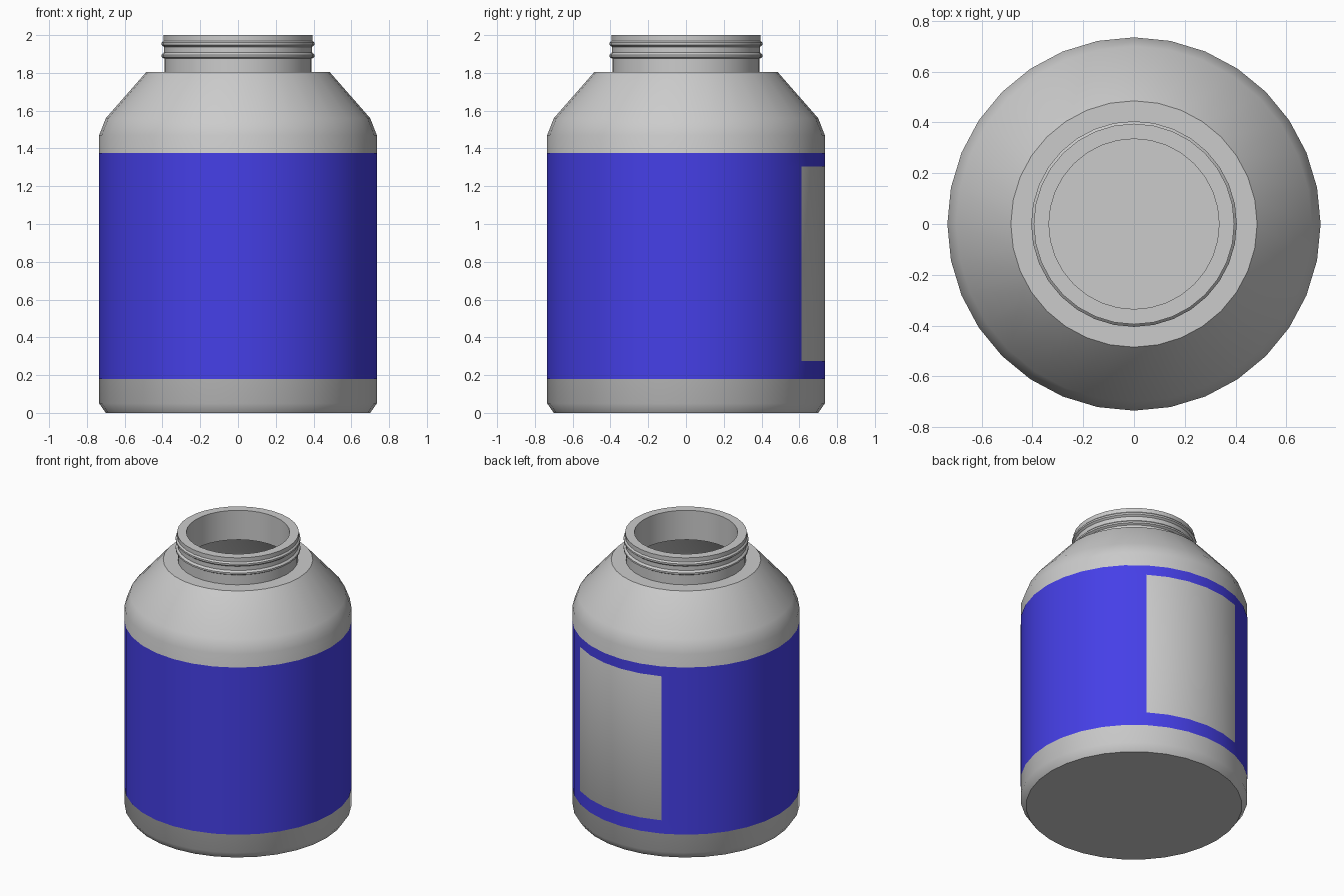
import bpy
import bmesh
from math import sin, cos, tau, radians

if "Cube" in bpy.data.objects:
    bpy.data.objects.remove(bpy.data.objects["Cube"])

SIDES = 32


def lathe(name, profile, closed=False, skip=None):
    """Spin (radius, z) points about z; skip(row, side) leaves out a face."""
    bm = bmesh.new()
    rings = [[bm.verts.new((r * cos(tau * i / SIDES), r * sin(tau * i / SIDES), z))
              for i in range(SIDES)] for r, z in profile]
    for k in range(len(rings) - 1):
        a, b = rings[k], rings[k + 1]
        for i in range(SIDES):
            j = (i + 1) % SIDES
            if not (skip and skip(k, i)):
                bm.faces.new((a[i], a[j], b[j], b[i]))
    if closed:
        bm.faces.new(rings[0][::-1])
        bm.faces.new(rings[-1])
    bmesh.ops.delete(bm, geom=[v for v in bm.verts if not v.link_faces], context='VERTS')
    mesh = bpy.data.meshes.new(name)
    bm.to_mesh(mesh)
    bm.free()
    obj = bpy.data.objects.new(name, mesh)
    bpy.context.collection.objects.link(obj)
    bpy.ops.object.select_all(action='DESELECT')
    obj.select_set(True)
    bpy.context.view_layer.objects.active = obj
    bpy.ops.object.shade_smooth_by_angle(angle=radians(40))
    return obj


# Bottle: outside from the base up, over the rim, then down the hollow inside
body = [(0.70, 0), (0.735, 0.05), (0.735, 1.47), (0.70, 1.56), (0.485, 1.805)]
neck = [(0.39, 1.805), (0.39, 1.875), (0.405, 1.884), (0.405, 1.896),
        (0.392, 1.908), (0.392, 1.938), (0.405, 1.948), (0.405, 1.96),
        (0.395, 1.97), (0.395, 2.0)]
inside = [(0.335, 2.0), (0.335, 1.79), (0.475, 1.79), (0.685, 1.55),
          (0.72, 1.465), (0.72, 0.055), (0.69, 0.015)]
lathe("bottle", body + neck + inside, closed=True)

# Blue wrap label with a rectangular window at the back
label = lathe("label", [(0.737, z) for z in (0.18, 0.275, 1.305, 1.375)],
              skip=lambda row, side: row == 1 and 5 <= side < 10)
blue = bpy.data.materials.new("label_blue")
blue.diffuse_color = (0.06, 0.05, 0.8, 1)
blue.use_nodes = True
blue.node_tree.nodes["Principled BSDF"].inputs["Base Color"].default_value = blue.diffuse_color
label.data.materials.append(blue)
